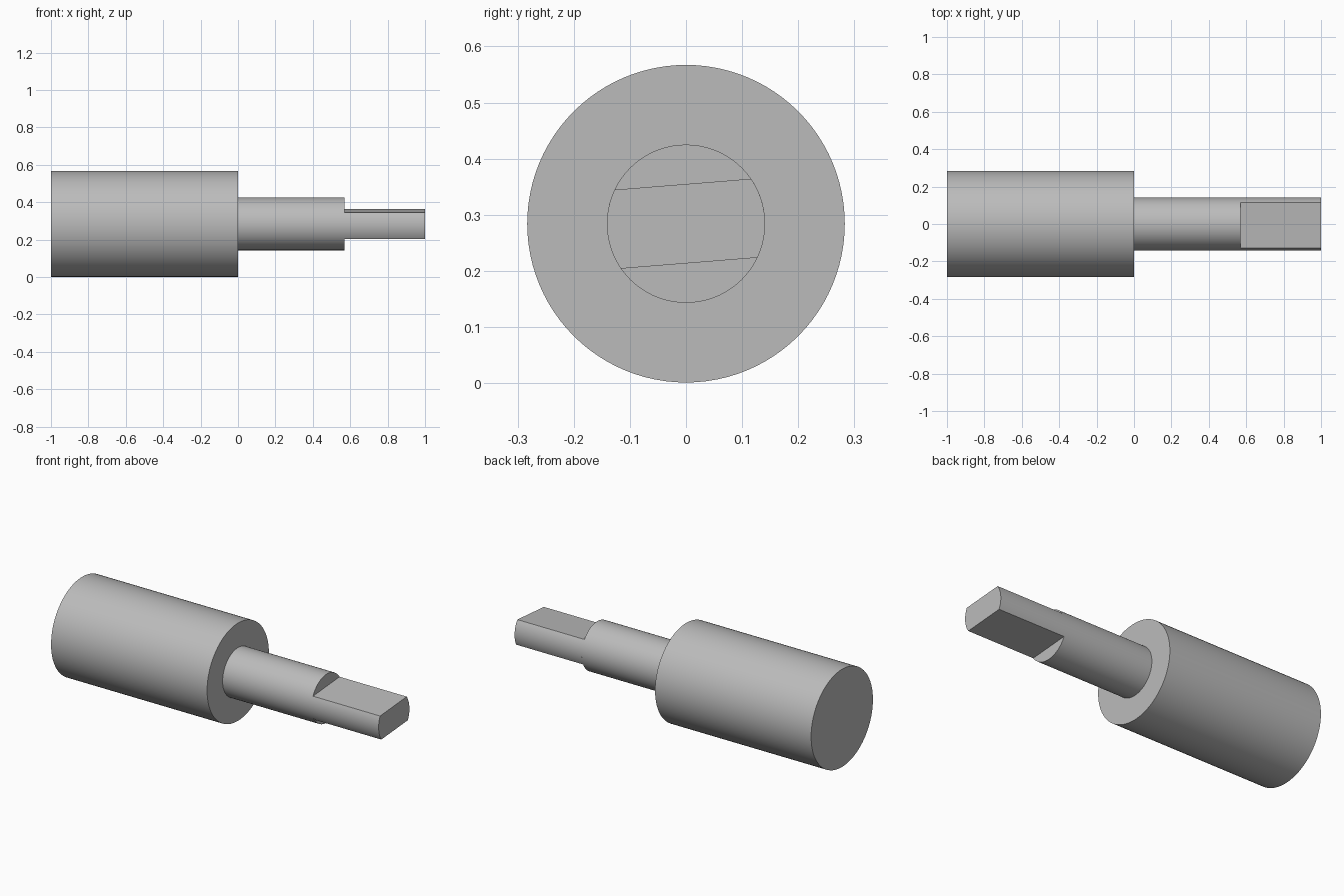
import bpy
import bmesh
import math

cube = bpy.data.objects.get("Cube")
if cube:
    bpy.data.objects.remove(cube, do_unlink=True)

AXIS_Z = 0.284

# Single flat grey material
steel = bpy.data.materials.new("plain grey")
steel.use_nodes = True
GREY = (0.5, 0.5, 0.5, 1.0)
steel.diffuse_color = GREY
steel.node_tree.nodes["Principled BSDF"].inputs["Base Color"].default_value = GREY


def arc(start, end, steps):
    """Angles in degrees, both ends included."""
    return [start + (end - start) * i / steps for i in range(steps + 1)]


def extrude_along_x(name, radius, angles, x0, x1, back_cap=False):
    """Extrude a section of points on a circle along the shaft axis."""
    bm = bmesh.new()
    rings = [[bm.verts.new((x, radius * math.cos(math.radians(a)),
                            AXIS_Z + radius * math.sin(math.radians(a))))
              for a in angles] for x in (x0, x1)]
    n = len(angles)
    for i in range(n):
        j = (i + 1) % n
        bm.faces.new((rings[0][i], rings[0][j], rings[1][j], rings[1][i]))
    bm.faces.new(rings[1])
    if back_cap:
        bm.faces.new(list(reversed(rings[0])))
    bm.normal_update()
    # Make every face point away from the part's middle
    for f in bm.faces:
        c = f.calc_center_median()
        c.x -= (x0 + x1) / 2
        c.z -= AXIS_Z
        if c.dot(f.normal) < 0:
            f.normal_flip()
    mesh = bpy.data.meshes.new(name)
    bm.to_mesh(mesh)
    bm.free()
    mesh.materials.append(steel)
    obj = bpy.data.objects.new(name, mesh)
    bpy.context.collection.objects.link(obj)
    bpy.ops.object.select_all(action="DESELECT")
    obj.select_set(True)
    bpy.context.view_layer.objects.active = obj
    bpy.ops.object.shade_smooth_by_angle(angle=math.radians(25))
    return obj


# Thick body and thinner shaft
extrude_along_x("body", 0.283, arc(0, 360, 96)[:-1], -1.0, 0.0, back_cap=True)
extrude_along_x("shaft", 0.141, arc(0, 360, 72)[:-1], 0.0, 0.57)

# Tang: the shaft's circle cut by two parallel flats, tilted slightly
TILT = 4.6
tang_angles = arc(-30 + TILT, 30 + TILT, 12) + arc(150 + TILT, 210 + TILT, 12)
extrude_along_x("flat_tang", 0.141, tang_angles, 0.57, 1.0)
